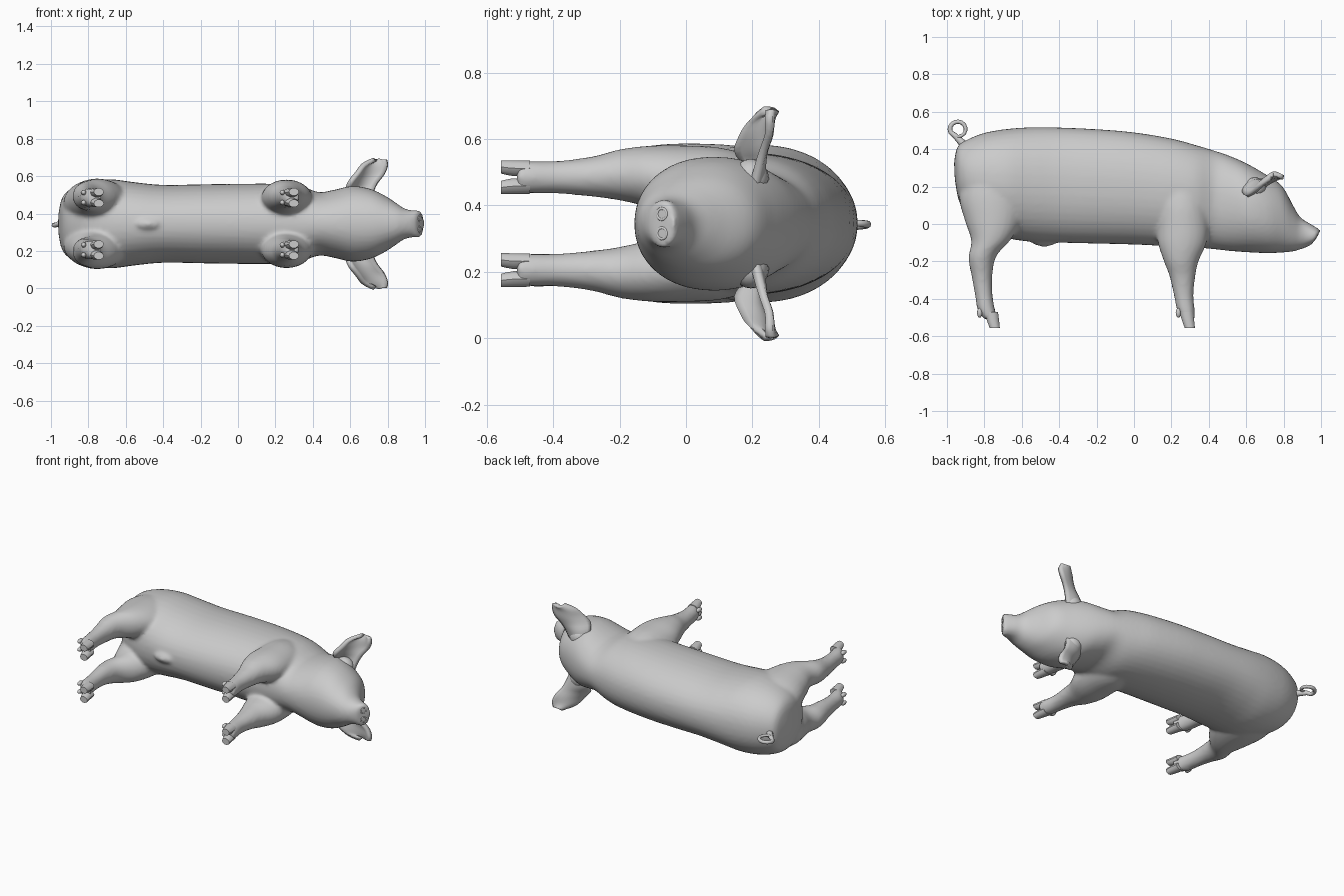
import bpy, bmesh, math
from mathutils import Vector

if "Cube" in bpy.data.objects:
    bpy.data.objects.remove(bpy.data.objects["Cube"])

MID = 0.345  # height of the plane of symmetry: the animal lies on its side

skin = bpy.data.materials.new("skin grey")
skin.diffuse_color = (0.6, 0.6, 0.6, 1)
skin.use_nodes = True
skin.node_tree.nodes["Principled BSDF"].inputs["Base Color"].default_value = skin.diffuse_color


def spline(rows, steps):
    """Catmull-Rom interpolation of rows of numbers."""
    out = []
    for i in range(len(rows) - 1):
        p0, p1, p2 = rows[max(i - 1, 0)], rows[i], rows[i + 1]
        p3 = rows[min(i + 2, len(rows) - 1)]
        for k in range(steps):
            t = k / steps
            out.append([0.5 * (2 * b + (c - a) * t + (2 * a - 5 * b + 4 * c - d) * t * t
                               + (3 * b - a - 3 * c + d) * t ** 3)
                        for a, b, c, d in zip(p0, p1, p2, p3)])
    return out + [list(rows[-1])]


def loft(bm, rows, side=1, steps=4, n=28, power=1.0):
    """Rings given as x1, y1, x2, y2 (opposite edge points), z offset, z half width."""
    rings = []
    for x1, y1, x2, y2, zc, hw in spline(rows, steps):
        a, b = Vector((x1, y1, 0)), Vector((x2, y2, 0))
        ring = []
        for k in range(n):
            t = 2 * math.pi * k / n
            c, s = math.cos(t), math.sin(t)
            c = math.copysign(abs(c) ** power, c)
            s = math.copysign(abs(s) ** power, s)
            p = (a + b) / 2 + (a - b) / 2 * c
            p.z = MID + side * (zc + hw * s)
            ring.append(bm.verts.new(p))
        rings.append(ring)
    faces = [bm.faces.new((p[k], p[(k + 1) % n], q[(k + 1) % n], q[k]))
             for p, q in zip(rings, rings[1:]) for k in range(n)]
    faces += [bm.faces.new(rings[0][::-1]), bm.faces.new(rings[-1])]
    bmesh.ops.recalc_face_normals(bm, faces=faces)


def ball(bm, x, y, z, sx, sy, sz):
    new = bmesh.ops.create_uvsphere(bm, u_segments=16, v_segments=10, radius=1)["verts"]
    for v in new:
        v.co = Vector((x + v.co.x * sx, y + v.co.y * sy, MID + z + v.co.z * sz))


def finish(bm, name, angle=40):
    me = bpy.data.meshes.new(name)
    bm.to_mesh(me)
    bm.free()
    ob = bpy.data.objects.new(name, me)
    bpy.context.collection.objects.link(ob)
    me.materials.append(skin)
    bpy.ops.object.select_all(action='DESELECT')
    ob.select_set(True)
    bpy.context.view_layer.objects.active = ob
    bpy.ops.object.shade_smooth_by_angle(angle=math.radians(angle))
    return ob


# trunk, neck, head and snout
TRUNK = [(-.962, .33, -.958, .24, 0, .05), (-.945, .41, -.935, .12, 0, .14),
         (-.90, .447, -.88, .04, 0, .19), (-.80, .487, -.79, -.03, 0, .225),
         (-.68, .508, -.68, -.075, 0, .238), (-.55, .517, -.55, -.095, 0, .222),
         (-.40, .516, -.40, -.10, 0, .208), (-.2, .507, -.2, -.105, 0, .211),
         (0, .49, 0, -.11, 0, .214), (.2, .457, .2, -.12, 0, .214),
         (.33, .422, .32, -.125, 0, .205), (.43, .392, .43, -.135, 0, .17),
         (.51, .365, .52, -.145, 0, .182), (.6, .325, .62, -.152, 0, .202),
         (.70, .268, .72, -.156, 0, .186), (.79, .205, .80, -.152, 0, .145),
         (.85, .10, .85, -.147, 0, .108), (.89, .035, .885, -.137, 0, .083),
         (.94, .003, .92, -.125, 0, .072), (.985, -.025, .945, -.112, 0, .074),
         (.998, -.036, .95, -.11, 0, .066)]
# legs from inside the trunk down to the foot
HIND = [(-.90, .30, -.62, .30, .09, .12), (-.935, .15, -.58, .16, .11, .125),
        (-.905, .02, -.60, .02, .13, .112), (-.87, -.09, -.66, -.085, .148, .09),
        (-.885, -.18, -.735, -.17, .148, .075), (-.868, -.28, -.757, -.27, .14, .06),
        (-.85, -.38, -.757, -.37, .14, .05), (-.836, -.46, -.745, -.45, .14, .05),
        (-.80, -.51, -.728, -.51, .14, .047)]
FORE = [(.10, .22, .37, .22, .08, .12), (.11, .10, .395, .10, .11, .12),
        (.12, -.02, .40, -.02, .128, .108), (.13, -.11, .385, -.11, .142, .093),
        (.16, -.20, .345, -.20, .147, .077), (.19, -.28, .328, -.28, .142, .061),
        (.213, -.38, .318, -.38, .14, .05), (.23, -.46, .325, -.46, .14, .049),
        (.257, -.51, .325, -.51, .14, .047)]
bm = bmesh.new()
loft(bm, TRUNK, n=40, power=0.93)
for side in (1, -1):
    loft(bm, HIND, side)
    loft(bm, FORE, side)
ball(bm, -.48, -.09, 0, .07, .032, .03)  # belly bump
body = finish(bm, "body")
remesh = body.modifiers.new("blend parts", 'REMESH')
remesh.mode = 'VOXEL'
remesh.voxel_size = 0.012
remesh.use_smooth_shade = True
relax = body.modifiers.new("relax", 'SMOOTH')
relax.factor = 0.5
relax.iterations = 6

# cloven hooves with dewclaws
for name, x, back in (("hind", -.745, -.83), ("front", .298, .232)):
    for side, label in ((1, "left"), (-1, "right")):
        bm = bmesh.new()
        for dz in (.113, .167):
            loft(bm, [(x - .055, -.47, x + .018, -.47, dz, .024),
                      (x - .04, -.52, x + .024, -.52, dz, .025),
                      (x - .026, -.557, x + .028, -.557, dz + (dz - .14) * .15, .021)],
                 side, 2, 10)
            ball(bm, back + .005, -.475, side * dz, .014, .026, .014)
        finish(bm, name + "_hoof_" + label)

# ears: curved leaves, rows of back edge x, y, front edge x, y and height
EAR = [(.60, .20, .70, .20, .11), (.585, .175, .725, .22, .18),
       (.60, .15, .75, .235, .225), (.635, .165, .785, .25, .27),
       (.67, .195, .80, .25, .315), (.73, .235, .79, .25, .343)]
for side, label in ((1, "left"), (-1, "right")):
    bm = bmesh.new()
    grid = []
    for x1, y1, x2, y2, z in spline(EAR, 3):
        row = []
        for k in range(9):
            t = k / 8
            bulge = 4 * t * (1 - t) * .028
            row.append(bm.verts.new((x1 + (x2 - x1) * t - bulge * .5,
                                     y1 + (y2 - y1) * t + bulge,
                                     MID + side * z)))
        grid.append(row)
    for p, q in zip(grid, grid[1:]):
        for k in range(8):
            bm.faces.new((p[k], p[k + 1], q[k + 1], q[k]))
    bmesh.ops.recalc_face_normals(bm, faces=bm.faces[:])
    ear = finish(bm, "ear_" + label)
    thick = ear.modifiers.new("thickness", 'SOLIDIFY')
    thick.thickness = 0.024
    thick.offset = 0
    # root that joins the ear to the head
    bm = bmesh.new()
    ball(bm, .645, .195, side * .135, .062, .055, .06)
    finish(bm, "ear_root_" + label)

# curly tail
cv = bpy.data.curves.new("tail", 'CURVE')
cv.dimensions = '3D'
cv.bevel_depth = 0.013
cv.bevel_resolution = 2
cv.use_fill_caps = True
path = [(-.89, .40, 0, 2.4), (-.925, .44, 0, 1.5), (-.96, .475, .0, 1.1)]
for k in range(14):
    a = math.radians(205 - 24 * k)
    path.append((-.942 + .042 * math.cos(a), .507 + .04 * math.sin(a),
                 -.008 + .0012 * k, 1 - .025 * k))
sp = cv.splines.new('POLY')
sp.points.add(len(path) - 1)
for p, (x, y, z, r) in zip(sp.points, path):
    p.co = (x, y, MID + z, 1)
    p.radius = r
sp.use_smooth = True
cv.materials.append(skin)
bpy.context.collection.objects.link(bpy.data.objects.new("tail", cv))

# nostrils: shallow rims on the tilted snout disc
for side, label in ((1, "left"), (-1, "right")):
    bpy.ops.mesh.primitive_torus_add(
        major_segments=14, minor_segments=6, major_radius=.017, minor_radius=.005,
        location=(.972, -.072, MID + side * .029),
        rotation=(0, math.radians(90), math.radians(-32)))
    rim = bpy.context.object
    rim.name = "nostril_" + label
    rim.data.materials.append(skin)
    bpy.ops.object.shade_smooth()
